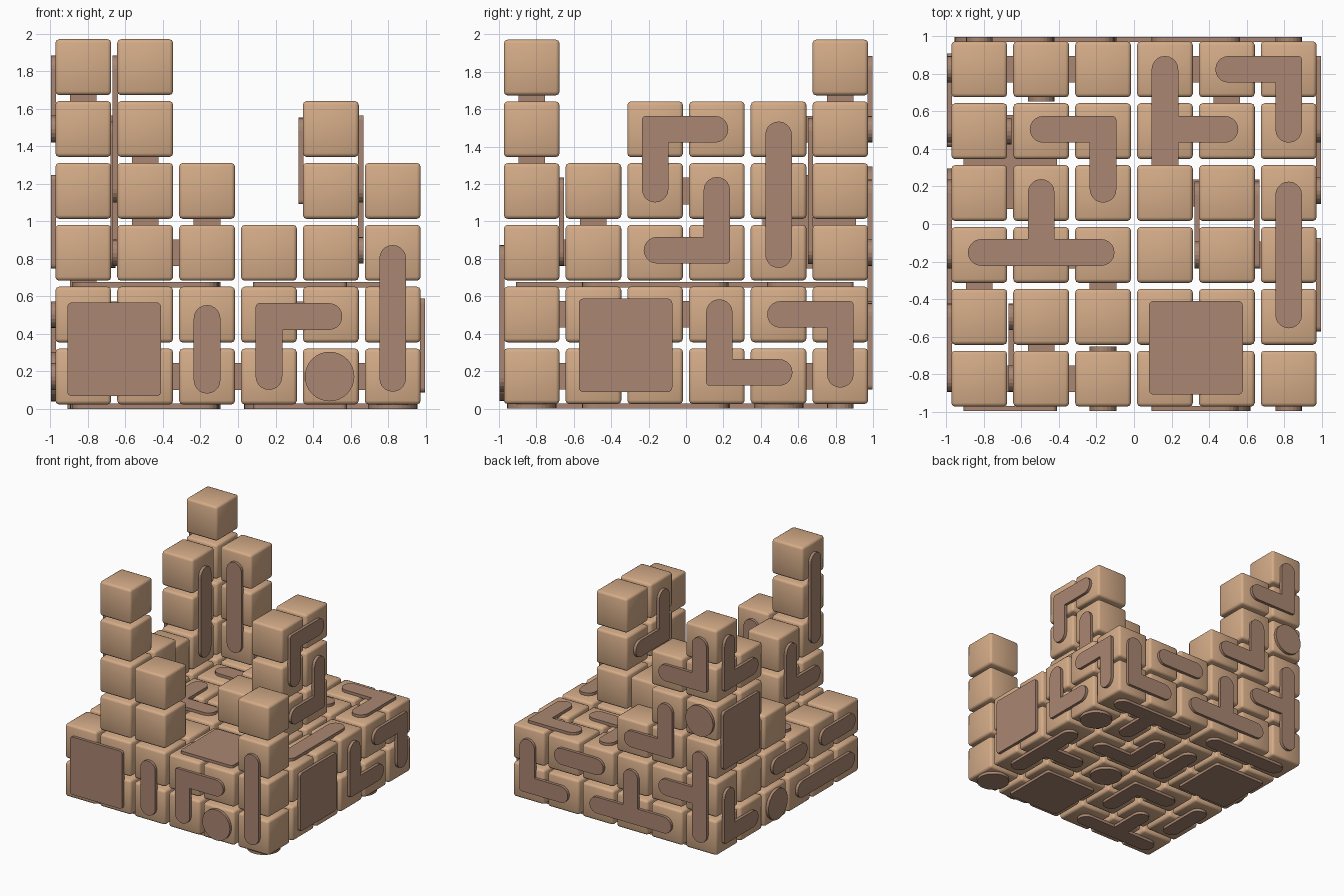
import bpy, bmesh, math
from mathutils import Vector

if "Cube" in bpy.data.objects:
    bpy.data.objects.remove(bpy.data.objects["Cube"])

P = 0.33          # cell pitch
H = 0.149         # half size of a block
T = 0.024         # plate thickness
W = 0.071         # half width of a strip plate
Z0 = H + T        # height of the lowest block centres


def material(name, rgb):
    m = bpy.data.materials.new(name)
    m.diffuse_color = (*rgb, 1)
    m.use_nodes = True
    m.node_tree.nodes["Principled BSDF"].inputs["Base Color"].default_value = m.diffuse_color
    return m


TAN = material("tan block", (0.66, 0.41, 0.245))
BROWN = material("brown plate", (0.40, 0.24, 0.165))


def cell(i, j, k):
    return Vector(((i - 2.5) * P, (j - 2.5) * P, Z0 + k * P))


def add(name, mesh, loc=(0, 0, 0)):
    ob = bpy.data.objects.new(name, mesh)
    ob.location = loc
    bpy.context.collection.objects.link(ob)
    return ob


# Rounded block, shared by every cell
bm = bmesh.new()
bmesh.ops.create_cube(bm, size=2 * H)
bmesh.ops.bevel(bm, geom=bm.edges[:], offset=0.02, segments=2, profile=0.5,
                affect='EDGES')
for f in bm.faces:
    f.smooth = True
block = bpy.data.meshes.new("block")
bm.to_mesh(block)
bm.free()
block.materials.append(TAN)

# Stacks: two layers everywhere, higher where listed
TALL = {(1, 0): 6, (2, 0): 4, (5, 0): 4, (1, 1): 4, (3, 2): 3, (4, 2): 5,
        (0, 3): 3, (3, 3): 3, (4, 3): 5, (0, 4): 5, (0, 5): 6, (1, 5): 5,
        (2, 5): 3}
for i in range(6):
    for j in range(6):
        for k in range(TALL.get((i, j), 2)):
            add("block", block, cell(i, j, k))


# Plate outlines: circle, rounded square, or arms around a hub
DIRS = [("R", (1, 0)), ("U", (0, 1)), ("L", (-1, 0)), ("D", (0, -1))]


def arc(cx, cy, r, a0, a1, n):
    return [(cx + r * math.cos(a0 + (a1 - a0) * s / n),
             cy + r * math.sin(a0 + (a1 - a0) * s / n)) for s in range(n + 1)]


def outline(arms):
    if arms == "C":
        return arc(0, 0, 0.132, 0, math.tau, 32)[:-1]
    h = math.pi / 2
    if arms == "O":
        pts, r, c = [], 0.025, 0.225
        for q, (sx, sy) in enumerate([(1, 1), (-1, 1), (-1, -1), (1, -1)]):
            pts += arc(sx * c, sy * c, r, q * h, (q + 1) * h, 4)
        return pts
    pts = []
    for q, (d, (dx, dy)) in enumerate(DIRS):
        n, (ex, ey) = DIRS[(q + 1) % 4]
        if d in arms or d.lower() in arms:
            l = P * (0.97 if d in arms else 0.5)
            pts += arc(dx * l, dy * l, W, (q - 1) * h, (q + 1) * h, 10)
        if d in arms.upper() or n in arms.upper():
            pts.append((W * (dx + ex), W * (dy + ey)))
        else:                                   # softened outer corner
            c = W - 0.02
            pts += arc(c * (dx + ex), c * (dy + ey), 0.02, q * h, (q + 1) * h, 3)
    return pts


# Side name -> axis of u, axis of v, axis of the normal, sign
SIDES = {"front": (0, 2, 1, -1), "back": (0, 2, 1, 1), "left": (1, 2, 0, -1),
         "right": (1, 2, 0, 1), "bottom": (0, 1, 2, -1), "top": (0, 1, 2, 1)}


def plate(side, layer, u, v, arms):
    ua, va, na, s = SIDES[side]
    idx = [0, 0, 0]
    idx[ua], idx[va], idx[na] = u, v, layer
    base = cell(*idx)
    base[na] += s * (H - 0.004)
    bm = bmesh.new()
    vs = []
    for x, y in outline(arms):
        p = Vector((0, 0, 0))
        p[ua], p[va] = x, y
        vs.append(bm.verts.new(p))
    face = bm.faces.new(vs)
    ext = bmesh.ops.extrude_face_region(bm, geom=[face])
    push = Vector((0, 0, 0))
    push[na] = s * (T + 0.004)
    bmesh.ops.translate(bm, vec=push, verts=[
        g for g in ext["geom"] if isinstance(g, bmesh.types.BMVert)])
    bmesh.ops.remove_doubles(bm, verts=bm.verts[:], dist=1e-5)
    bmesh.ops.recalc_face_normals(bm, faces=bm.faces[:])
    me = bpy.data.meshes.new(side + "_plate")
    bm.to_mesh(me)
    bm.free()
    me.materials.append(BROWN)
    add(side + "_plate", me, base)


# (side, layer): hub u, hub v, arms (capital = one cell, small = half a cell)
PLATES = {
    ("front", 0): [(.5, .44, "O"), (2, .44, "ud"), (3, .97, "DR"),
                   (3.98, 0, "C"), (5, .94, "UD")],
    ("front", 5): [(1, 3, "UD")],
    ("right", 5): [(1.52, .5, "O"), (3.04, .06, "UR"), (5, 1, "LD")],
    ("right", 4): [(2, 4, "DR"), (3, 2.04, "LU")],
    ("right", 0): [(4, 2.94, "UD")],
    ("left", 0): [(5, 0, "UL"), (3, 0, "C"), (1, 0, "LR"), (2.5, 1, "lr"),
                  (.5, 1, "lr"), (4.5, 2.5, "O"), (5, 4, "UL")],
    ("left", 1): [(0, 4, "UD"), (1, 2, "UL")],
    ("left", 4): [(2, 3, "UR")],
    ("back", 5): [(5, 0, "UL"), (3.5, 1, "lr"), (2, 0, "LRU"), (0, 1, "UDR"),
                  (1, 2, "UR"), (0, 3, "C"), (0, 4, "UR")],
    ("back", 0): [(2, 2.5, "ud")],
    ("top", 1): [(5, 5, "LD"), (3, 4.03, "UDR"), (5, 2, "UD"), (2, 4.03, "LD"),
                 (1, 2.04, "LRU"), (3.5, .5, "O")],
    ("bottom", 0): [(5, 4, "C"), (4, 5, "LRD"), (3, 3, "RU"), (5, 2, "UDL"),
                    (3, 2, "C"), (3.5, .5, "O"), (5, 0, "C"), (.5, 3.5, "O"),
                    (1, 5, "LR"), (2, 3.5, "ud"), (2, 2, "DL"),
                    (0, 1.5, "ud"), (1, 0, "LRU")],
}
for (side, layer), items in PLATES.items():
    for u, v, arms in items:
        plate(side, layer, u, v, arms)
